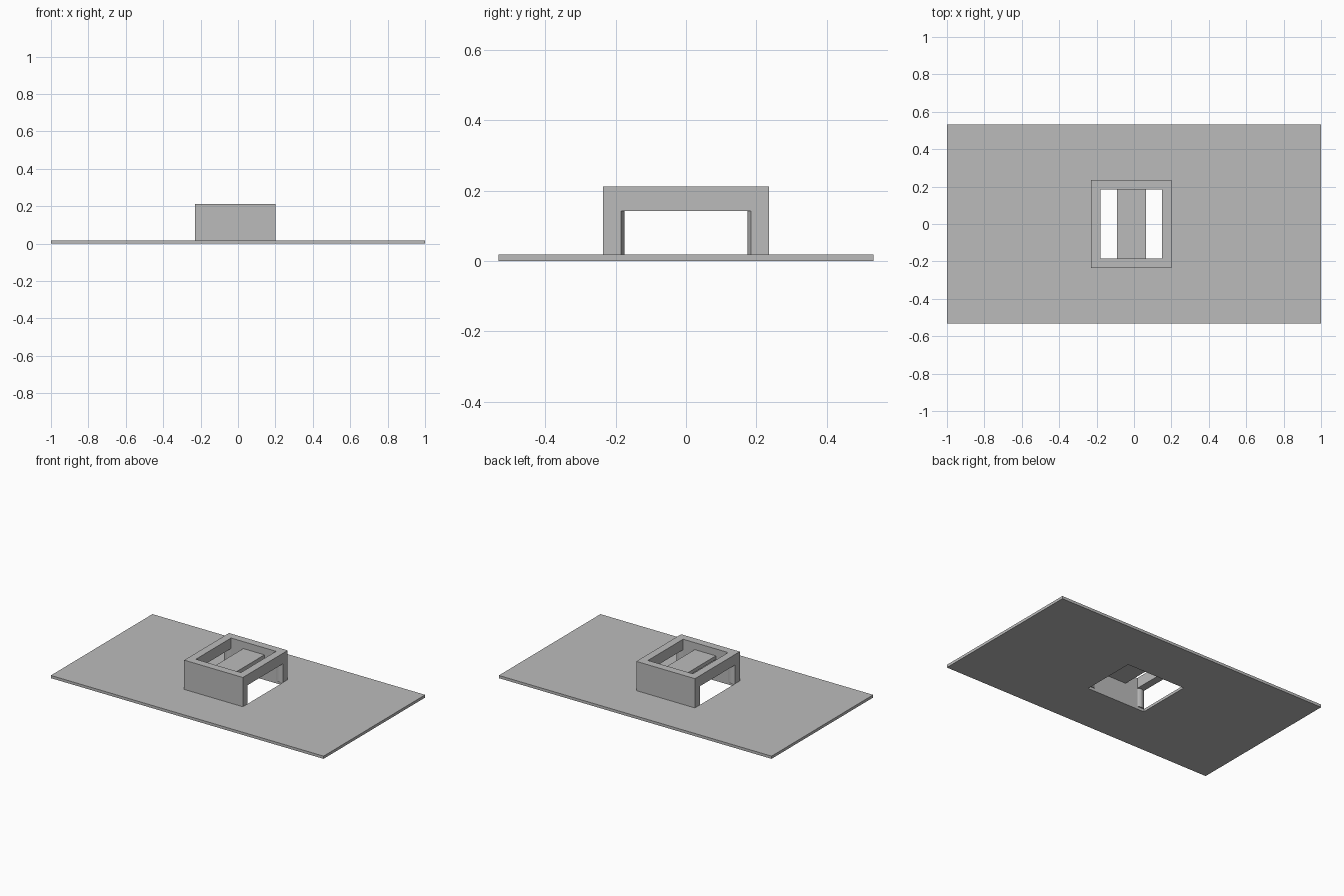
import bpy, bmesh, math

cube = bpy.data.objects.get("Cube")
if cube:
    bpy.data.objects.remove(cube, do_unlink=True)

grey = bpy.data.materials.new("plain_grey")
grey.use_nodes = True
colour = (0.5, 0.5, 0.5, 1)
grey.diffuse_color = colour
grey.node_tree.nodes["Principled BSDF"].inputs["Base Color"].default_value = colour


def finish(name, bm):
    bmesh.ops.recalc_face_normals(bm, faces=bm.faces)
    mesh = bpy.data.meshes.new(name)
    bm.to_mesh(mesh)
    bm.free()
    mesh.materials.append(grey)
    obj = bpy.data.objects.new(name, mesh)
    bpy.context.collection.objects.link(obj)
    return obj


def prism(name, outline, z0, z1):
    """Extrude a flat outline upwards."""
    bm = bmesh.new()
    face = bm.faces.new([bm.verts.new((x, y, z0)) for x, y in outline])
    top = bmesh.ops.extrude_face_region(bm, geom=[face])["geom"]
    for v in top:
        if isinstance(v, bmesh.types.BMVert):
            v.co.z = z1
    return finish(name, bm)


def frame(name, outer, inner, z0, z1):
    """Rectangular slab with a rectangular hole; bounds are x0, x1, y0, y1."""
    bm = bmesh.new()
    rings = []
    for x0, x1, y0, y1 in (outer, inner):
        for z in (z0, z1):
            rings.append([bm.verts.new((x, y, z)) for x, y in
                          ((x0, y0), (x1, y0), (x1, y1), (x0, y1))])
    out_low, out_top, in_low, in_top = rings
    for a, b in ((out_low, out_top), (out_top, in_top),
                 (in_top, in_low), (in_low, out_low)):
        for i in range(4):
            j = (i + 1) % 4
            bm.faces.new((a[i], a[j], b[j], b[i]))
    return finish(name, bm)


# Main dimensions
X0, X1, Y = -0.23, 0.20, 0.235
IN_X0, IN_X1, IN_Y = -0.18, 0.15, 0.184
PLATE, OPENING, TOP = 0.018, 0.142, 0.212

# Thin base with the opening running right through the housing
frame("base_plate", (-1, 1, -0.532, 0.532), (X0, X1, -IN_Y, IN_Y), 0, PLATE)

# Upper rim of the housing
frame("housing_rim", (X0, X1, -Y, Y), (IN_X0, IN_X1, -IN_Y, IN_Y), OPENING, TOP)

# Front and back walls, with shallow rounded jambs at both ends
BULGE, STEPS = 0.009, 6


def jamb(x0, x1):
    return [(x0 + (x1 - x0) * i / STEPS,
             IN_Y - BULGE * math.sin(math.pi * i / STEPS)) for i in range(STEPS + 1)]


profile = [(X0, Y)] + jamb(X0, IN_X0) + jamb(IN_X1, X1) + [(X1, Y)]
for name, side in (("front_wall", -1), ("back_wall", 1)):
    prism(name, [(x, y * side) for x, y in profile], PLATE, OPENING)

# Flat bridge across the middle, below the rim
prism("cross_bar", [(-0.09, -IN_Y), (0.065, -IN_Y), (0.065, IN_Y), (-0.09, IN_Y)],
      OPENING, 0.166)
